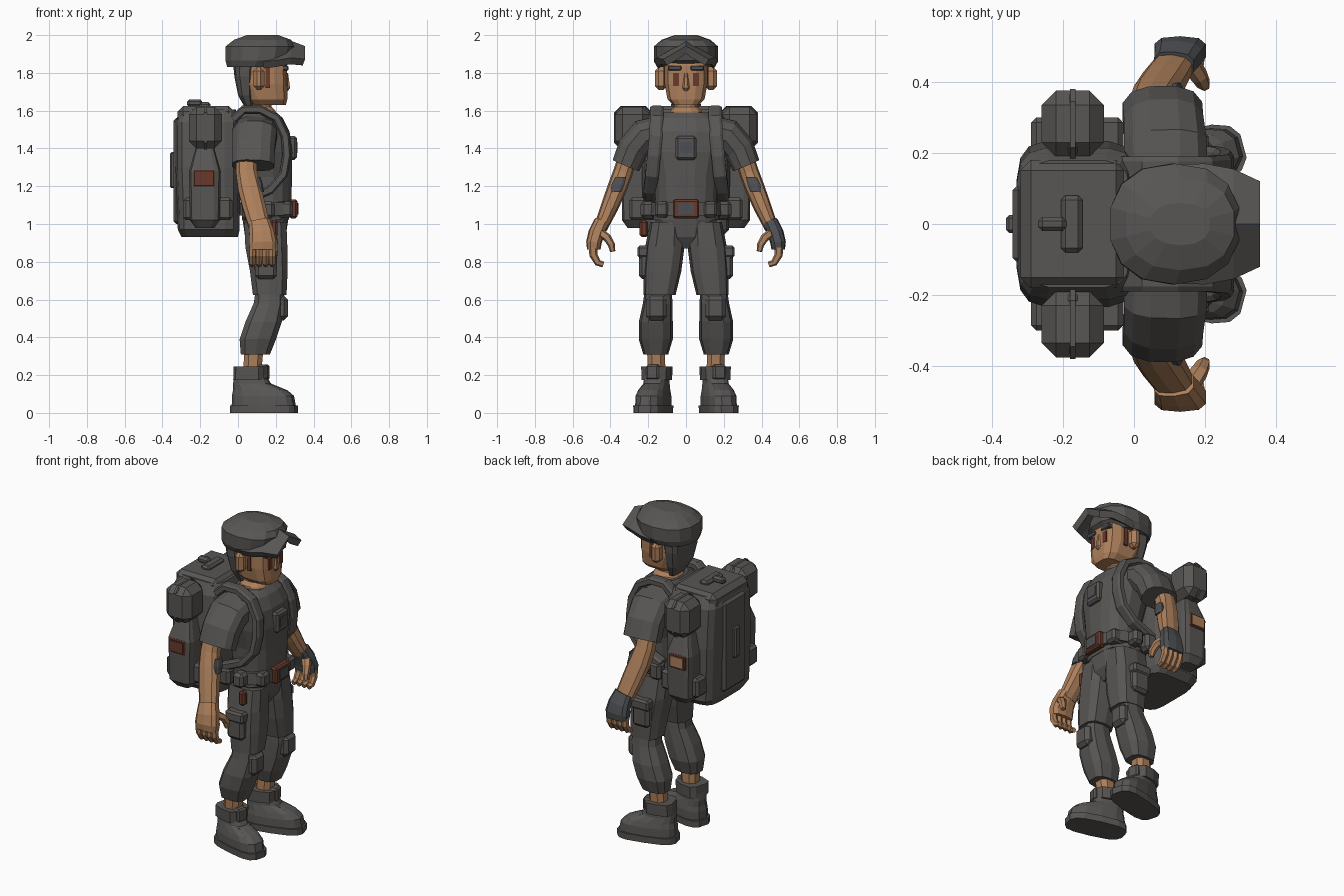
import bpy, bmesh, math
from mathutils import Vector, Matrix


def material(name, r, g, b):
    m = bpy.data.materials.new(name)
    m.diffuse_color = (r, g, b, 1)
    return m


GRAY = material("dark cloth gray", 0.098, 0.093, 0.088)
SLATE = material("slate gray", 0.075, 0.078, 0.086)
SKIN = material("tan skin", 0.42, 0.215, 0.105)
BROWN = material("red brown", 0.14, 0.042, 0.025)


def finish(name, bm, mat):
    bmesh.ops.recalc_face_normals(bm, faces=bm.faces)
    me = bpy.data.meshes.new(name)
    bm.to_mesh(me)
    bm.free()
    me.materials.append(mat)
    ob = bpy.data.objects.new(name, me)
    bpy.context.collection.objects.link(ob)
    return ob


def loft(name, rings, mat, n=12, p=2.5, ref=None):
    """Skin through rings (x, y, z, a, b). Rings lie flat, or across the path when ref is given."""
    bm = bmesh.new()
    pts = [Vector(r[:3]) for r in rings]
    loops = []
    for i, r in enumerate(rings):
        u, v = Vector((1, 0, 0)), Vector((0, 1, 0))
        if ref:
            t = (pts[min(i + 1, len(pts) - 1)] - pts[max(i - 1, 0)]).normalized()
            u = Vector(ref)
            u = (u - t * u.dot(t)).normalized()
            v = t.cross(u)
        loop = []
        for k in range(n):
            ang = 2 * math.pi * (k + 0.5) / n
            c, s = math.cos(ang), math.sin(ang)
            c = math.copysign(abs(c) ** (2 / p), c)
            s = math.copysign(abs(s) ** (2 / p), s)
            loop.append(bm.verts.new(pts[i] + u * c * r[3] + v * s * r[4]))
        loops.append(loop)
    for A, B in zip(loops, loops[1:]):
        for k in range(n):
            bm.faces.new((A[k], A[(k + 1) % n], B[(k + 1) % n], B[k]))
    bm.faces.new(loops[0])
    bm.faces.new(loops[-1])
    return finish(name, bm, mat)


def box(name, x, y, z, mat, bevel=0.012):
    """Chamfered box from (min, max) pairs."""
    bm = bmesh.new()
    bmesh.ops.create_cube(bm, size=1)
    for v in bm.verts:
        v.co = Vector(((x[0] + x[1]) / 2 + v.co.x * (x[1] - x[0]),
                       (y[0] + y[1]) / 2 + v.co.y * abs(y[1] - y[0]),
                       (z[0] + z[1]) / 2 + v.co.z * (z[1] - z[0])))
    if bevel:
        bmesh.ops.bevel(bm, geom=bm.edges[:], offset=bevel, segments=1, affect='EDGES')
    return finish(name, bm, mat)


X = (1, 0, 0)

# Torso, hips and belt
loft("shirt", [(.145, 0, 1.02, .125, .175), (.15, 0, 1.13, .135, .165), (.15, 0, 1.25, .138, .17),
               (.14, 0, 1.38, .15, .2), (.13, 0, 1.49, .145, .21), (.12, 0, 1.56, .12, .18),
               (.115, 0, 1.59, .09, .12)], GRAY, 16)
loft("pelvis", [(.145, 0, .87, .07, .05), (.145, 0, .93, .11, .13), (.145, 0, 1.06, .13, .185)], GRAY)
loft("belt", [(.145, 0, 1.045, .148, .19), (.145, 0, 1.115, .148, .185)], GRAY, 16, 2.8)
box("buckle", (.27, .315), (-.07, .07), (1.03, 1.13), BROWN, .01)
box("buckle_plate", (.30, .32), (-.042, .042), (1.05, 1.11), SLATE, 0)
box("chest_pouch", (.26, .312), (-.055, .055), (1.34, 1.465), GRAY, .012)
box("chest_pouch_plate", (.30, .316), (-.033, .033), (1.375, 1.435), SLATE, 0)
box("belt_tag", (.17, .21), (-.245, -.2), (.93, 1.02), BROWN, .012)

# Neck, head and face
loft("neck", [(.125, 0, 1.53, .11, .1), (.12, 0, 1.6, .08, .085), (.12, 0, 1.62, .06, .062),
              (.12, 0, 1.7, .06, .062)], SKIN)
loft("head", [(.165, 0, 1.63, .09, .07), (.155, 0, 1.66, .108, .1), (.13, 0, 1.74, .135, .115),
              (.13, 0, 1.84, .132, .117), (.12, 0, 1.92, .11, .1)], SKIN, 12, 3.5)
loft("nose", [(.258, 0, 1.705, .008, .012), (.262, 0, 1.72, .016, .02), (.258, 0, 1.80, .008, .01)],
     SKIN, 6, 2)
loft("hair", [(.06, 0, 1.61, .02, .065), (.042, 0, 1.68, .042, .1), (.035, 0, 1.78, .055, .122),
              (.035, 0, 1.88, .065, .125)], GRAY, 12, 3.5)

# Cap crown and folded visor
loft("cap_crown", [(.085, 0, 1.83, .145, .15), (.105, 0, 1.865, .175, .17), (.115, 0, 1.94, .185, .17),
                   (.13, 0, 1.975, .155, .13), (.13, 0, 2.0, .085, .06)], GRAY, 14, 2.3)
bm = bmesh.new()
rows = [[bm.verts.new((x, w * k / 3, zc - .58 * w * abs(k / 3))) for k in range(-3, 4)]
        for x, w, zc in ((.13, .168, 1.955), (.20, .17, 1.965), (.28, .155, 1.97), (.355, .12, 1.942))]
for A, B in zip(rows, rows[1:]):
    for k in range(6):
        bm.faces.new((A[k], A[k + 1], B[k + 1], B[k]))
visor = finish("cap_visor", bm, GRAY)
mod = visor.modifiers.new("thickness", 'SOLIDIFY')
mod.thickness = .04
mod.offset = -1 if visor.data.polygons[0].normal.z > 0 else 1

# Backpack
loft("backpack", [(-.15, 0, .93, .15, .19), (-.155, 0, .97, .165, .23), (-.16, 0, 1.3, .172, .235),
                  (-.16, 0, 1.54, .172, .215), (-.16, 0, 1.605, .15, .18)], GRAY, 16, 5)
box("backpack_lid", (-.32, -.02), (-.18, .18), (1.52, 1.625), GRAY, .03)
box("backpack_back_panel", (-.342, -.3), (-.11, .11), (1.0, 1.56), GRAY, .015)
box("backpack_back_bar", (-.36, -.33), (-.025, .025), (1.19, 1.38), GRAY, .008)
box("backpack_handle", (-.205, -.145), (-.08, .08), (1.61, 1.645), GRAY, .012)
box("backpack_handle_loop", (-.27, -.19), (-.02, .02), (1.62, 1.66), GRAY, .012)

for s, side in ((1, "left_"), (-1, "right_")):

    def sbox(name, x, y, z, mat, bevel=.012):
        return box(side + name, x, sorted((s * y[0], s * y[1])), z, mat, bevel)

    def sloft(name, rings, mat, n=10, p=2.5, ref=None):
        return loft(side + name, [(r[0], s * r[1]) + tuple(r[2:]) for r in rings], mat, n, p, ref)

    # Face details
    sbox("ear", (.08, .14), (.1, .165), (1.71, 1.83), SKIN, .02)
    sbox("sideburn", (.145, .17), (.1, .12), (1.72, 1.83), BROWN, 0)
    sbox("eye", (.235, .264), (.036, .066), (1.73, 1.80), BROWN, 0)
    sbox("eyebrow", (.225, .268), (.025, .095), (1.812, 1.838), SLATE, .005)

    # Arm and sleeve
    sloft("sleeve", [(.09, .13, 1.49, .12, .085), (.088, .22, 1.47, .12, .09), (.083, .28, 1.40, .115, .086),
                     (.08, .318, 1.31, .115, .078)], GRAY, 12, 2.5, X)
    sloft("arm", [(.045, .30, 1.38, .056, .05), (.045, .335, 1.27, .058, .052), (.06, .365, 1.19, .064, .052),
                  (.085, .405, 1.09, .063, .047), (.115, .452, .98, .057, .036)], SKIN, 10, 2.5, X)
    sloft("elbow_patch", [(.1, .345, 1.25, .02, .03), (.112, .36, 1.21, .02, .036), (.118, .37, 1.17, .02, .03)],
          SLATE, 8, 3)

    # Hand, with a glove on one side
    hand = SLATE if s > 0 else SKIN
    sloft("palm", [(.112, .448, 1.01, .058, .04), (.125, .475, .95, .068, .043), (.13, .488, .9, .075, .041),
                   (.13, .488, .865, .07, .036)], hand, 10, 3, X)
    for i in range(4):
        x = .077 + .035 * i
        sloft("finger_%d" % (i + 1), [(x, .492, .89, .019, .024), (x, .49, .835, .019, .022),
                                     (x, .467, .795, .018, .018), (x, .437, .785, .014, .015)],
              SKIN, 6, 2.5, X)
    sloft("thumb", [(.155, .455, .955, .03, .025), (.185, .415, .925, .024, .022), (.195, .395, .89, .02, .019),
                    (.198, .388, .855, .014, .014)], SKIN, 6, 2.5, X)

    # Trouser legs
    sloft("thigh", [(.145, .1, 1.01, .115, .09), (.15, .112, .88, .115, .104), (.163, .125, .75, .103, .1),
                    (.168, .14, .625, .092, .085)], GRAY, 10, 3)
    sloft("shin", [(.17, .145, .67, .075, .07), (.165, .15, .58, .085, .078), (.135, .16, .48, .1, .09),
                   (.105, .16, .39, .1, .09), (.092, .16, .31, .08, .066)], GRAY, 10, 2.8)
    sbox("knee_pad", (.18, .265), (.1, .212), (.49, .62), GRAY, .022)
    sbox("thigh_pocket", (.09, .205), (.19, .25), (.71, .88), GRAY, .018)
    sbox("thigh_pocket_flap", (.085, .21), (.19, .258), (.82, .885), GRAY, .012)
    sloft("ankle", [(.085, .16, .36, .055, .05), (.075, .155, .2, .05, .05)], SKIN, 8, 2.5)

    # Boots, turned outwards
    turn = (Matrix.Translation((.05, s * .15, 0)) @ Matrix.Rotation(s * math.radians(15), 4, 'Z')
            @ Matrix.Translation((-.05, -s * .15, 0)))
    for ob in (
        sloft("boot_sole", [(.14, .15, 0, .18, .085), (.14, .15, .04, .18, .087)], GRAY, 14, 3.2),
        sloft("boot", [(.14, .15, .035, .172, .08), (.135, .15, .09, .166, .079), (.12, .15, .12, .145, .072),
                       (.075, .15, .155, .1, .062), (.06, .15, .23, .073, .058)], GRAY, 14, 2.8),
        sloft("boot_cuff", [(.065, .15, .175, .085, .075), (.068, .15, .245, .085, .078)], GRAY, 10, 3.5),
        sbox("boot_tongue", (.11, .165), (.115, .185), (.175, .255), GRAY, .01),
    ) + tuple(sbox("boot_lace_%d" % (i + 1), (.135 + .03 * i, .155 + .03 * i), (.105, .195),
                   (.14 - .012 * i, .165 - .014 * i), GRAY, .005) for i in range(3)):
        ob.data.transform(turn)

    # Belt pouches
    sbox("front_pouch", (.2, .29), (.09, .165), (1.035, 1.12), GRAY, .015)
    sbox("side_pouch", (.12, .195), (.16, .24), (1.03, 1.12), GRAY, .018)
    sbox("rear_pouch", (.02, .1), (.16, .235), (1.02, 1.13), GRAY, .018)

    # Shoulder strap
    strap = [(-.03, .155, 1.55), (.03, .155, 1.605), (.12, .155, 1.605), (.205, .155, 1.56), (.252, .16, 1.46),
             (.258, .17, 1.36), (.24, .18, 1.26), (.17, .19, 1.18), (.03, .19, 1.12)]
    sloft("strap", [q + (.037, .024) for q in strap], GRAY, 8, 3.5, (0, 1, 0))

    # Backpack side bags
    sbox("upper_bag", (-.26, -.085), (.19, .375), (1.4, 1.62), GRAY, .04)
    sbox("upper_bag_strap", (-.2, -.145), (.18, .38), (1.395, 1.626), GRAY, .035)
    sloft("side_pocket", [(-.175, .24, .98, .05, .07), (-.175, .255, 1.02, .08, .085),
                          (-.175, .255, 1.28, .085, .088), (-.175, .24, 1.4, .05, .06)], GRAY, 12, 5)
    sbox("low_pocket", (-.29, -.03), (.19, .3), (1.02, 1.14), GRAY, .015)
    sbox("pocket_badge_rim", (-.235, -.125), (.32, .347), (1.2, 1.285), BROWN, .005)
    sbox("pocket_badge", (-.222, -.138), (.34, .351), (1.212, 1.273), SKIN if s > 0 else BROWN, 0)
